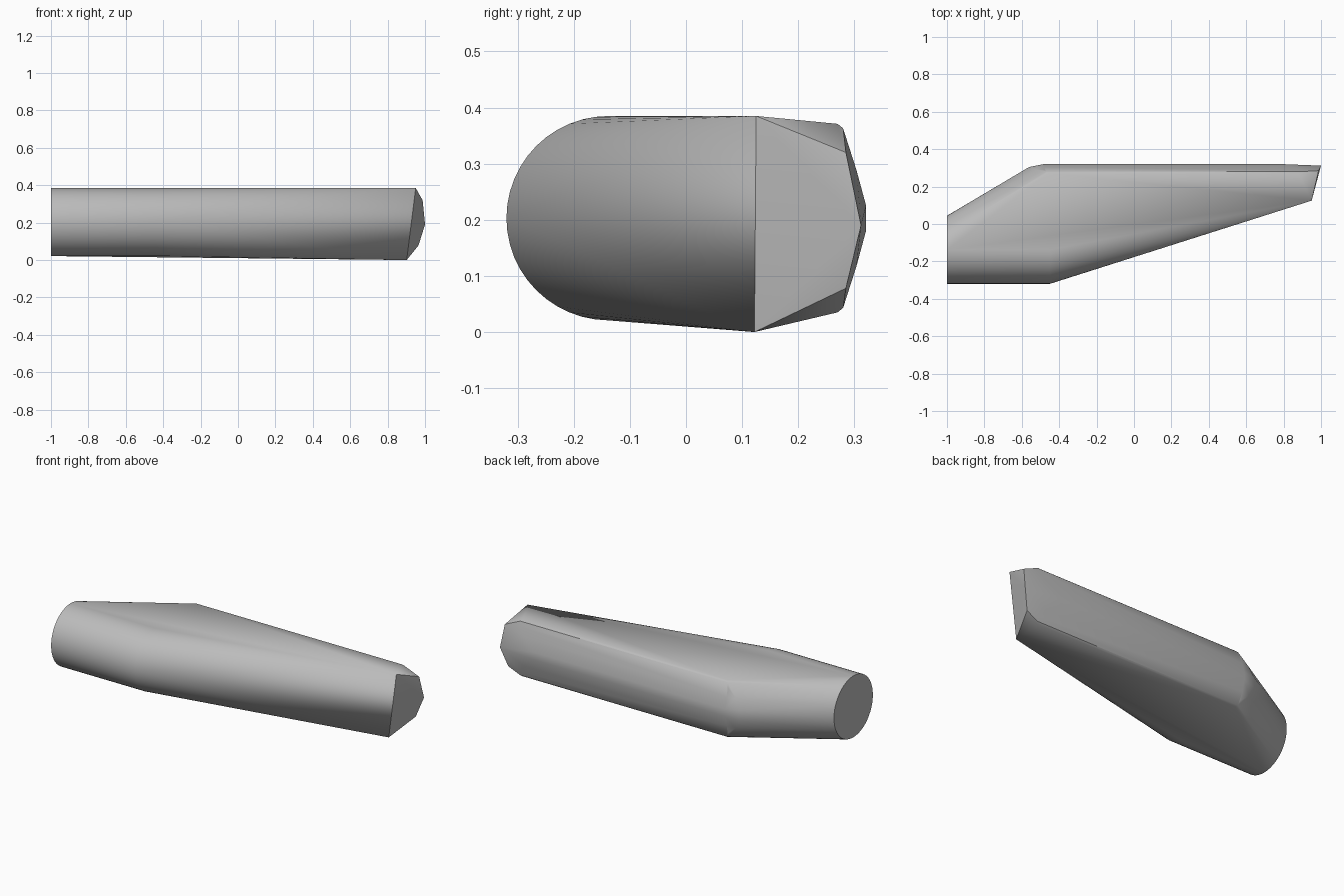
import bpy, bmesh, math

if "Cube" in bpy.data.objects:
    bpy.data.objects.remove(bpy.data.objects["Cube"], do_unlink=True)

grey = bpy.data.materials.new("plain grey")
grey.use_nodes = True
colour = (0.5, 0.5, 0.5, 1)
grey.diffuse_color = colour
grey.node_tree.nodes["Principled BSDF"].inputs["Base Color"].default_value = colour

bm = bmesh.new()


def add(points):
    for p in points:
        bm.verts.new(p)


# Round butt end: one full ring, then the front half of the same ring
SIDES, RADIUS, MID_Y, MID_Z = 48, 0.182, -0.138, 0.203


def ring(x, start, count):
    for i in range(count):
        a = math.tau * (start + i) / SIDES
        yield x, MID_Y + RADIUS * math.sin(a), MID_Z + RADIUS * math.cos(a)


add(ring(-1, 0, SIDES))
add(ring(-0.45, SIDES // 2, SIDES // 2 + 1))

# Bulged back spine: (y, height, near-end x, far-end x)
spine = [(0.27, 0.168, -0.46, 0.88), (0.28, 0.160, -0.47, 0.89),
         (0.288, 0.135, -0.475, 0.89), (0.304, 0.085, -0.48, 0.85),
         (0.321, 0.022, -0.48, 0.77)]
for side in (-1, 1):
    for y, h, near, far in spine:
        z = MID_Z + side * h
        add([(near, y, z), (far, y, z)])
    # Rounded corner where the spine meets the butt
    add([(-0.53, 0.294, MID_Z + side * 0.09), (-0.56, 0.305, MID_Z + side * 0.03)])

# Slanted faceted tip
add([(0.95, 0.125, 0.385), (0.987, 0.285, 0.32), (1.0, 0.312, 0.19),
     (0.965, 0.285, 0.078), (0.902, 0.122, 0.0)])

# Wrap the sections in one tapered skin
hull = bmesh.ops.convex_hull(bm, input=bm.verts[:])
loose = [v for v in bm.verts if not v.link_faces]
bmesh.ops.delete(bm, geom=loose, context="VERTS")
bmesh.ops.dissolve_limit(bm, angle_limit=math.radians(0.5),
                         verts=bm.verts[:], edges=bm.edges[:])
bmesh.ops.recalc_face_normals(bm, faces=bm.faces[:])

mesh = bpy.data.meshes.new("tapered_handle")
bm.to_mesh(mesh)
bm.free()
mesh.materials.append(grey)
handle = bpy.data.objects.new("tapered_handle", mesh)
bpy.context.collection.objects.link(handle)

bpy.ops.object.select_all(action="DESELECT")
handle.select_set(True)
bpy.context.view_layer.objects.active = handle
bpy.ops.object.shade_smooth_by_angle(angle=math.radians(30))
